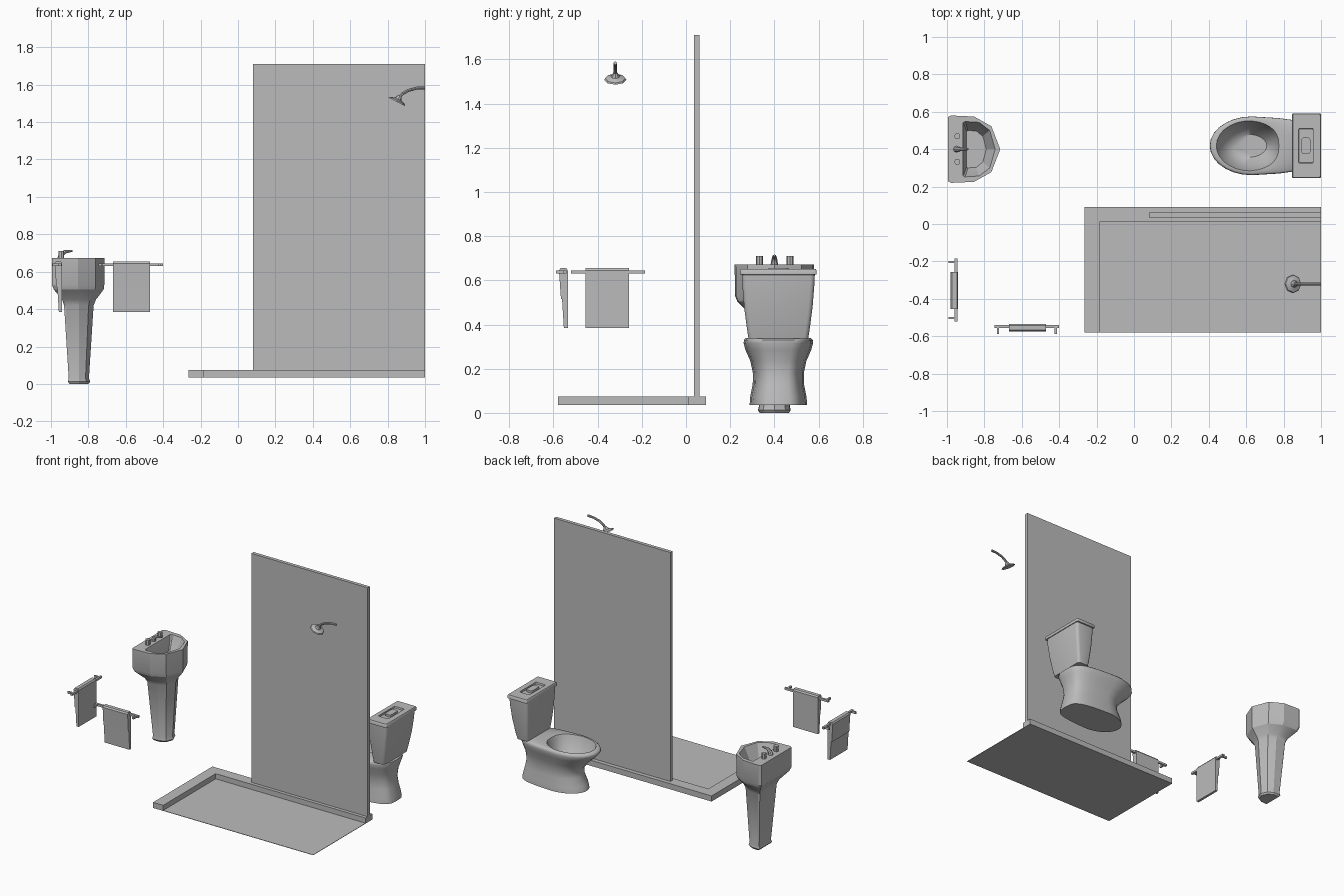
import bpy, bmesh, math
from mathutils import Vector, Matrix

cube = bpy.data.objects.get("Cube")
if cube:
    bpy.data.objects.remove(cube, do_unlink=True)

grey = bpy.data.materials.new("plain_grey")
grey.use_nodes = True
COLOUR = (0.5, 0.5, 0.5, 1)
grey.diffuse_color = COLOUR
grey.node_tree.nodes["Principled BSDF"].inputs["Base Color"].default_value = COLOUR


def finish(name, bm, smooth=None):
    bmesh.ops.recalc_face_normals(bm, faces=bm.faces)
    me = bpy.data.meshes.new(name)
    bm.to_mesh(me)
    bm.free()
    me.materials.append(grey)
    ob = bpy.data.objects.new(name, me)
    bpy.context.collection.objects.link(ob)
    if smooth:
        bpy.ops.object.select_all(action='DESELECT')
        ob.select_set(True)
        bpy.context.view_layer.objects.active = ob
        bpy.ops.object.shade_smooth_by_angle(angle=math.radians(smooth))
    return ob


def box(name, lo, hi):
    bm = bmesh.new()
    lo, hi = Vector(lo), Vector(hi)
    size = hi - lo
    bmesh.ops.create_cube(bm, size=1, matrix=Matrix.Translation((lo + hi) / 2)
                          @ Matrix.Diagonal((*size, 1)))
    return finish(name, bm)


def loft(name, rings, smooth=None):
    """Skin closed rings of equal length and cap both ends."""
    bm = bmesh.new()
    rows = [[bm.verts.new(p) for p in ring] for ring in rings]
    n = len(rows[0])
    for a, b in zip(rows, rows[1:]):
        for i in range(n):
            j = (i + 1) % n
            bm.faces.new((a[i], a[j], b[j], b[i]))
    bm.faces.new(rows[0])
    bm.faces.new(rows[-1])
    return finish(name, bm, smooth)


def tube(name, path, radii, sides=8, smooth=40):
    """Round section swept along a path."""
    path = [Vector(p) for p in path]
    rings = []
    for i, p in enumerate(path):
        d = path[min(i + 1, len(path) - 1)] - path[max(i - 1, 0)]
        rot = d.to_track_quat('Z', 'Y')
        rings.append([p + rot @ Vector((radii[i] * math.cos(t), radii[i] * math.sin(t), 0))
                      for t in (math.tau * k / sides for k in range(sides))])
    return loft(name, rings, smooth)


# Shower tray: thin floor with an L-shaped kerb, and the glass screen
L_KERB = [(-.265, -.58), (-.185, -.58), (-.185, .012), (1, .012), (1, .09), (-.265, .09)]
loft("shower_kerb", [[(x, y, z) for x, y in L_KERB] for z in (.035, .075)])
box("shower_floor", (-.185, -.58, .035), (1, .012, .038))
box("shower_screen", (.08, .036, .075), (1, .061, 1.71))

# Shower arm and tilted flared head
tube("shower_arm", [(1, -.32, 1.583), (.955, -.32, 1.581), (.91, -.32, 1.569),
                    (.88, -.32, 1.552), (.862, -.32, 1.533)], [.008] * 5)
centre, axis = Vector((.849, -.32, 1.508)), Vector((.45, 0, .89))
tube("shower_head", [centre + axis * h for h in (0, .007, .016, .036)],
     [.05, .046, .02, .01], smooth=25)


# Towel rails with hanging towels
TOWEL = [(.005, .645), (.012, .655), (.038, .655), (.045, .645), (.045, .385),
         (.027, .385), (.019, .515), (.014, .515)]


def towel_rail(name, place, start, end, towel):
    """place(along, out, z) maps wall coordinates into the room."""
    def block(part, lo, hi):
        a, b = place(*lo), place(*hi)
        box(name + part, [min(p) for p in zip(a, b)], [max(p) for p in zip(a, b)])
    block("_bar", (start, .025, .63), (end, .04, .645))
    for side, s in (("_bracket_a", start + .012), ("_bracket_b", end - .024)):
        block(side, (s, -.008, .63), (s + .012, .032, .645))
    loft(name + "_towel", [[place(t, d, z) for d, z in TOWEL] for t in towel])


towel_rail("side_rail", lambda a, d, z: (-.985 + d, a, z), -.52, -.185, (-.455, -.257))
towel_rail("front_rail", lambda a, d, z: (a, -.58 + d, z), -.745, -.4, (-.667, -.47))


# Pedestal basin: one half outline, mirrored and scaled at every level
HALF = [(0, .95), (.06, 1), (.5, .97), (.83, .68), (1, 0)]
OUTLINE = HALF + [(u, -v) for u, v in reversed(HALF[:-1])]


def sink_ring(x0, x1, half, z, yc=.4):
    return [(x0 + u * (x1 - x0), yc + v * half, z) for u, v in OUTLINE]


loft("wash_basin", [sink_ring(*r) for r in (
    (-.9, -.8, .066, 0), (-.91, -.79, .074, .012), (-.905, -.797, .07, .03),
    (-.93, -.772, .1, .42), (-.94, -.76, .115, .45), (-.985, -.718, .168, .505),
    (-.995, -.715, .178, .53), (-.995, -.715, .18, .672), (-.915, -.742, .148, .672),
    (-.908, -.755, .138, .645), (-.895, -.79, .1, .575))], 22)

# Basin taps and curved spout
for side, y in (("left_tap", .47), ("right_tap", .332)):
    tube(side, [(-.945, y, .67), (-.945, y, .71)], [.016, .016])
tube("basin_spout", [(-.95, .4, .665), (-.945, .4, .69), (-.925, .4, .707), (-.885, .4, .712)],
     [.018, .014, .01, .005])

# Toilet bowl: egg-shaped rings from the foot over the rim and into the bowl
SIDES = 28


def egg(front, mid, back, half, z, power=.55, yc=.418):
    ring = []
    for k in range(SIDES):
        c, s = math.cos(math.tau * k / SIDES), math.sin(math.tau * k / SIDES)
        if c > 0:
            x = mid + (back - mid) * c ** power
            y = half * (1 - .1 * c ** power) * math.copysign(abs(s) ** power, s)
        else:
            x, y = mid + (mid - front) * c, half * s
        ring.append((x, yc + y, z))
    return ring


loft("toilet_bowl", [egg(*r) for r in (
    (.49, .68, .965, .13, .035), (.5, .68, .96, .128, .07), (.53, .68, .945, .116, .13),
    (.53, .68, .935, .115, .18), (.485, .66, .94, .127, .235), (.43, .64, .955, .149, .285),
    (.405, .63, .965, .157, .315), (.407, .63, .965, .156, .33), (.418, .63, .955, .148, .338),
    (.44, .62, .775, .134, .338, .8), (.447, .62, .768, .128, .32, .8),
    (.475, .62, .75, .105, .25, .85), (.53, .63, .71, .06, .195, 1))], 50)


# Toilet cistern: tapered box with rounded corners, a lid and a flush recess
def tank_ring(x0, x1, half, z, r=.02, yc=.418):
    ring = []
    for q, (sx, sy) in enumerate(((1, 1), (-1, 1), (-1, -1), (1, -1))):
        cx, cy = (x1 - r if sx > 0 else x0 + r), yc + sy * (half - r)
        for k in range(4):
            t = math.pi / 2 * (q + k / 3)
            ring.append((cx + r * math.cos(t), cy + r * math.sin(t), z))
    return ring


loft("toilet_cistern", [tank_ring(*r) for r in (
    (.865, .955, .135, .336), (.86, .965, .142, .38), (.852, .982, .155, .48),
    (.848, .994, .163, .58), (.848, .996, .165, .625), (.845, 1, .173, .627, .008),
    (.845, 1, .173, .645, .008), (.849, .996, .169, .652, .008),
    (.88, .958, .092, .652, .004), (.882, .956, .09, .64, .004))], 35)
loft("flush_button", [tank_ring(.895, .943, .045, z, .015) for z in (.638, .655)], 35)
